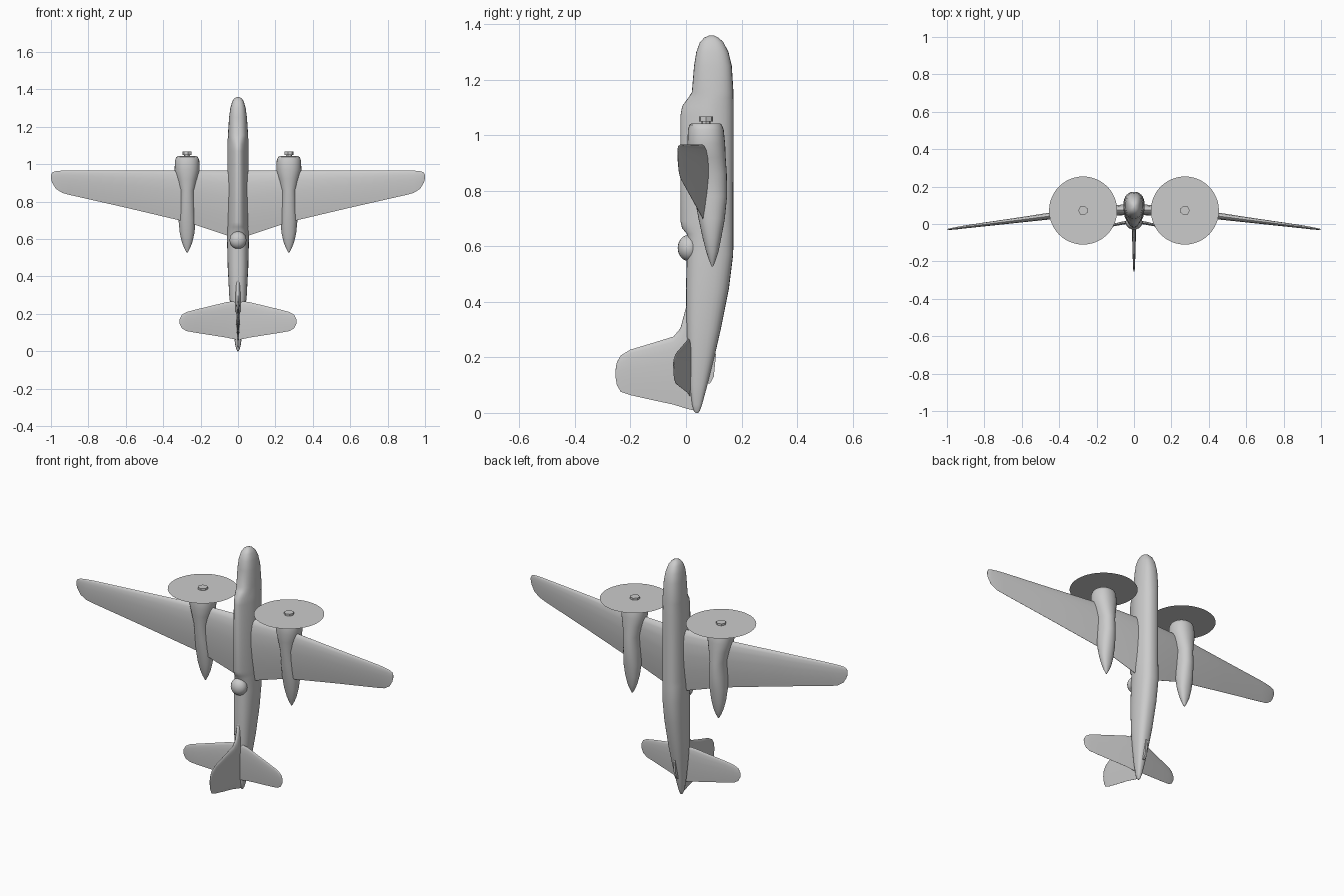
import bpy, bmesh
from math import cos, sin, pi, sqrt, copysign

if "Cube" in bpy.data.objects:
    bpy.data.objects.remove(bpy.data.objects["Cube"])


def finish(name, bm, mirror=False, angle=40, recalc=True):
    if recalc:
        bmesh.ops.recalc_face_normals(bm, faces=bm.faces)
    me = bpy.data.meshes.new(name)
    bm.to_mesh(me)
    bm.free()
    ob = bpy.data.objects.new(name, me)
    bpy.context.collection.objects.link(ob)
    bpy.ops.object.select_all(action='DESELECT')
    ob.select_set(True)
    bpy.context.view_layer.objects.active = ob
    bpy.ops.object.shade_smooth_by_angle(angle=angle * pi / 180)
    if mirror:
        ob.modifiers.new("mirror", 'MIRROR')
    return ob


def loft(name, rings, mirror=False, angle=40):
    """Skin a list of equal-length closed rings and cap both ends."""
    bm = bmesh.new()
    rows = [[bm.verts.new(p) for p in ring] for ring in rings]
    n = len(rows[0])
    for a, b in zip(rows, rows[1:]):
        for i in range(n):
            j = (i + 1) % n
            bm.faces.new((a[i], a[j], b[j], b[i]))
    bm.faces.new(rows[0])
    bm.faces.new(rows[-1])
    return finish(name, bm, mirror, angle)


def section(z, half, y0, y1, cx=0, power=2.0, taper=0.0, n=28):
    """Superellipse across the body; taper narrows the dorsal (-y) side."""
    pts = []
    for i in range(n):
        a = 2 * pi * i / n
        c = copysign(abs(cos(a)) ** (2 / power), cos(a))
        s = copysign(abs(sin(a)) ** (2 / power), sin(a))
        x = half * c * (1 - taper * max(0, -s))
        pts.append((cx + x, (y0 + y1) / 2 + s * (y1 - y0) / 2, z))
    return pts


def airfoil(lead, trail, thick):
    """(offset, z) outline of a wing section, nose at z = lead."""
    cs = [0, .02, .08, .2, .4, .65, .85, 1]
    def h(c):
        return thick * 5 * (.2969 * sqrt(c) - .126 * c - .3516 * c**2
                            + .2843 * c**3 - .1 * c**4)
    up = [(-h(c), lead + (trail - lead) * c) for c in cs]
    lo = [(h(c), lead + (trail - lead) * c) for c in cs[-1:0:-1]]
    return up + lo


# Fuselage: z, half width, dorsal y, belly y, dorsal taper
body = [(1.36, .006, .085, .1, 0), (1.352, .02, .066, .117, 0),
        (1.335, .031, .05, .135, 0), (1.30, .041, .037, .153, 0),
        (1.25, .048, .029, .165, .05), (1.155, .054, .021, .171, .1),
        (1.135, .055, .008, .171, .3), (1.105, .056, -.014, .172, .45),
        (1.07, .057, -.02, .172, .45), (.69, .058, -.02, .171, .4),
        (.665, .058, -.014, .171, .35), (.645, .058, .003, .171, .2),
        (.57, .058, .003, .17, .1), (.45, .055, .0, .155, .05),
        (.3, .047, .002, .125, 0), (.2, .037, .007, .102, 0),
        (.1, .025, .013, .077, 0), (.03, .014, .022, .058, 0),
        (.008, .008, .028, .05, 0), (0, .003, .034, .044, 0)]
loft("fuselage", [section(z, h, a, b, power=2.5, taper=t) for z, h, a, b, t in body])

# Wings: span x, leading z, trailing z, y, thickness
wing = [(0, .967, .60, .078, .17), (.27, .967, .69, .066, .17),
        (.6, .967, .768, .023, .15), (.9, .967, .836, -.015, .13),
        (.94, .966, .847, -.021, .12), (.975, .963, .87, -.026, .11),
        (.993, .956, .9, -.028, .1), (1, .942, .922, -.029, .1)]
# Tailplane, slightly raised toward the tips
tail = [(0, .27, .06, .014, .09), (.06, .263, .073, .005, .09),
        (.23, .222, .1, -.03, .09), (.275, .21, .108, -.038, .09),
        (.3, .195, .123, -.043, .09), (.312, .172, .148, -.045, .09)]
for name, st in (("wing", wing), ("tailplane", tail)):
    loft(name, [[(x, y + o, z) for o, z in airfoil(le, te, t * (le - te))]
                for x, le, te, y, t in st], mirror=True)

# Fin with dorsal fillet: y, leading z, trailing z, thickness
fin = [(.03, .44, .008, .028), (0, .38, .016, .026), (-.02, .305, .022, .024),
       (-.045, .275, .03, .022), (-.12, .252, .046, .018), (-.2, .228, .064, .013),
       (-.235, .207, .076, .01), (-.249, .183, .1, .007), (-.254, .155, .13, .003)]
loft("fin", [[(o, y, z) for o, z in airfoil(le, te, t)] for y, le, te, t in fin])

# Engine nacelles: z, half width, dorsal y, belly y
EX, EY = .272, .072
nacelle = [(1.043, .05, .02, .122), (1.038, .058, .012, .129),
           (1.02, .065, .007, .136), (.97, .067, .005, .141),
           (.92, .057, .012, .143), (.86, .043, .02, .147),
           (.78, .044, .03, .148), (.7, .046, .045, .14),
           (.63, .039, .06, .127), (.58, .027, .073, .117),
           (.55, .015, .083, .107), (.528, .003, .092, .098)]
loft("engine_nacelle", [section(z, h, a, b, EX, 2.2) for z, h, a, b in nacelle], True)

# Propeller hubs: narrow shaft with a wider faceted cap
hub = [(1.035, .017), (1.05, .017), (1.05, .026), (1.067, .026)]
loft("propeller_hub", [section(z, r, EY - r, EY + r, EX, n=7) for z, r in hub], True, 20)

# Spinning propeller discs, single upward-facing sheets
bm = bmesh.new()
bm.faces.new([bm.verts.new(p) for p in section(1.056, .182, EY - .182, EY + .182, EX, n=48)])
finish("propeller_disc", bm, True, recalc=False)

# Dorsal turret dome
bm = bmesh.new()
bmesh.ops.create_uvsphere(bm, u_segments=20, v_segments=12, radius=1)
bmesh.ops.scale(bm, vec=(.045, .04, .047), verts=bm.verts)
bmesh.ops.translate(bm, vec=(0, .01, .594), verts=bm.verts)
finish("dorsal_turret", bm)

# Tail bumper under the rear fuselage
bumper = [(.23, .06, .1), (.21, .06, .108), (.13, .05, .1), (.105, .05, .086)]
loft("tail_bumper", [[(-.006, a, z), (.006, a, z), (.006, b, z), (-.006, b, z)]
                     for z, a, b in bumper], angle=20)
